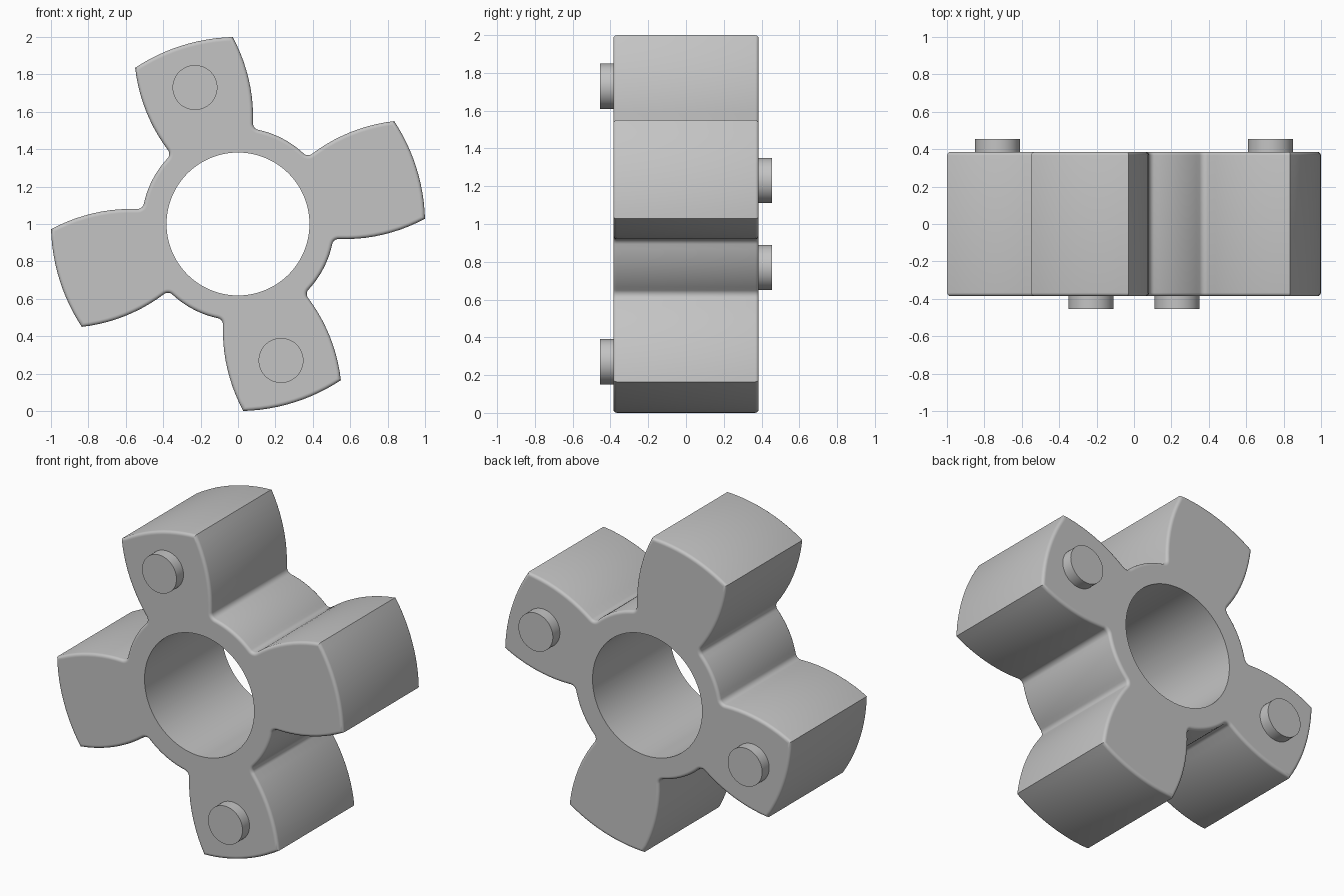
import bpy, bmesh
from math import atan2, cos, sin, sqrt, pi, radians
from mathutils import Vector, Matrix

cube = bpy.data.objects.get("Cube")
if cube:
    bpy.data.objects.remove(cube, do_unlink=True)

# Main dimensions
TIP, HUB, HOLE = 1.0, 0.515, 0.382
FILLET, EDGE = 0.035, 0.018
HALF_DEPTH, PEG_DEPTH = 0.385, 0.455
TILT = radians(17.5)
FLANK, FLANK_R = Vector((0.79, -0.61)), 0.9   # circle forming the bulging arm side
CENTRE = Vector((0, 0))

grey = bpy.data.materials.new("plain grey")
grey.use_nodes = True
grey.diffuse_color = (0.55, 0.55, 0.55, 1)
grey.node_tree.nodes["Principled BSDF"].inputs["Base Color"].default_value = grey.diffuse_color


def polar(r, a):
    return Vector((r * cos(a), r * sin(a)))


def arc(c, p, q, n):
    """Points on the short arc about c from p up to, not including, q."""
    a, b = (atan2(*(v - c).yx) for v in (p, q))
    turn = (b - a + pi) % (2 * pi) - pi
    return [c + polar((p - c).length, a + turn * i / n) for i in range(n)]


def meet(r0, r1):
    """Crossing of a circle about the centre with one about the flank centre."""
    d = FLANK.length
    x = (r0 * r0 - r1 * r1 + d * d) / (2 * d)
    e = FLANK / d
    return e * x + Vector((-e.y, e.x)) * sqrt(r0 * r0 - x * x)


def finish(bm, name):
    bmesh.ops.recalc_face_normals(bm, faces=bm.faces)
    mesh = bpy.data.meshes.new(name)
    bm.to_mesh(mesh)
    bm.free()
    mesh.materials.append(grey)
    obj = bpy.data.objects.new(name, mesh)
    bpy.context.collection.objects.link(obj)
    bpy.ops.object.select_all(action='DESELECT')
    obj.select_set(True)
    bpy.context.view_layer.objects.active = obj
    bpy.ops.object.shade_smooth_by_angle(angle=radians(35))
    return obj


# Half an arm: tip arc, flank, root fillet, hub arc
corner = meet(TIP, FLANK_R)
root = meet(HUB + FILLET, FLANK_R + FILLET)
root_top = FLANK + (root - FLANK) * FLANK_R / (FLANK_R + FILLET)
root_end = root * HUB / (HUB + FILLET)
valley = polar(HUB, pi / 4)
half = (arc(CENTRE, Vector((TIP, 0)), corner, 6) + arc(FLANK, corner, root_top, 10)
        + arc(root, root_top, root_end, 8) + arc(CENTRE, root_end, valley, 6))
arm = [Vector((p.x, -p.y)) for p in [valley] + half[:0:-1]] + half

# Four arms make the outline
outline = []
for k in range(4):
    turn = Matrix.Rotation(TILT + k * pi / 2, 2)
    outline += [turn @ p for p in arm]
count = len(outline)


def inset(d):
    ring = []
    for i, p in enumerate(outline):
        t1 = (p - outline[i - 1]).normalized()
        t2 = (outline[(i + 1) % count] - p).normalized()
        n1, n2 = Vector((-t1.y, t1.x)), Vector((-t2.y, t2.x))
        ring.append(p + (n1 + n2) * d / (1 + n1.dot(n2)))
    return ring


# Cross-section rings: hole, flat cap, rounded rim, then the same at the back
hole = [p.normalized() * HOLE for p in outline]
STEPS = 4
front = [(hole, -HALF_DEPTH), (inset(EDGE + 0.004), -HALF_DEPTH)]
for s in range(STEPS + 1):
    a = pi / 2 * s / STEPS
    front.append((inset(EDGE * (1 - sin(a))), -HALF_DEPTH + EDGE * (1 - cos(a))))
rings = front + [(ring, -y) for ring, y in reversed(front)]

bm = bmesh.new()
loops = [[bm.verts.new((p.x, y, p.y + 1)) for p in ring] for ring, y in rings]
for j, a in enumerate(loops):
    b = loops[(j + 1) % len(loops)]
    for i in range(count):
        n = (i + 1) % count
        bm.faces.new((a[i], a[n], b[n], b[i]))
finish(bm, "four_arm_body")

# Locating pegs: alternate arms carry them on the back and the front
for k, label in enumerate(("left", "upper", "right", "lower")):
    side = 1 if k % 2 == 0 else -1
    p = polar(0.765, TILT + k * pi / 2)
    sunk = HALF_DEPTH - 0.02
    place = (Matrix.Translation((p.x, side * (PEG_DEPTH + sunk) / 2, p.y + 1))
             @ Matrix.Rotation(pi / 2, 4, 'X'))
    bm = bmesh.new()
    bmesh.ops.create_cone(bm, cap_ends=True, segments=48, radius1=0.12, radius2=0.12,
                          depth=PEG_DEPTH - sunk, matrix=place)
    finish(bm, label + "_peg")
